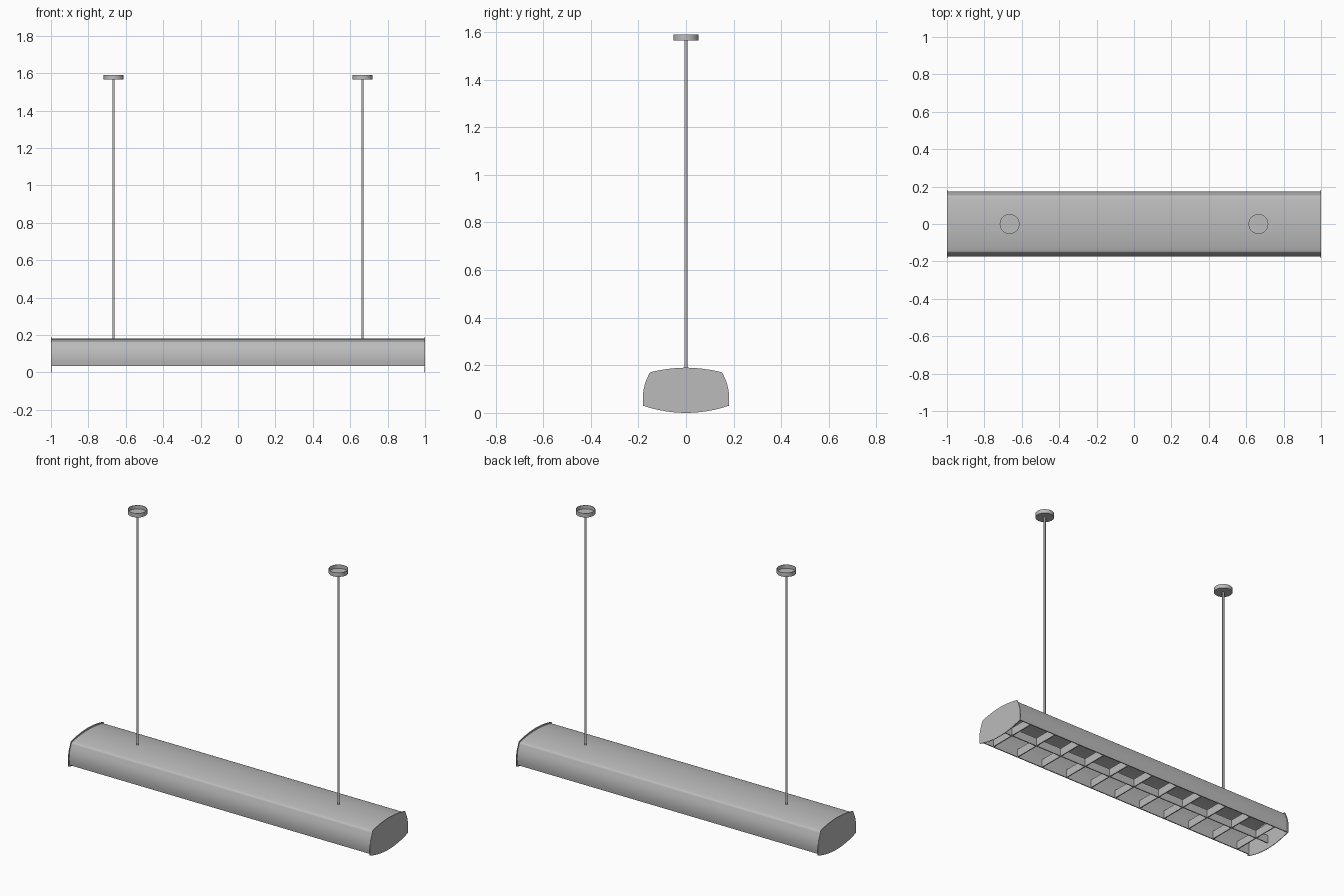
import bpy, bmesh, math
from mathutils import Vector

cube = bpy.data.objects.get("Cube")
if cube:
    bpy.data.objects.remove(cube, do_unlink=True)

# One painted-metal colour
metal = bpy.data.materials.new("grey_metal")
metal.use_nodes = True
GREY = (0.5, 0.5, 0.5, 1)
metal.diffuse_color = GREY
metal.node_tree.nodes["Principled BSDF"].inputs["Base Color"].default_value = GREY


def finish(name, bm, smooth=True, fix=True):
    if fix:
        bmesh.ops.recalc_face_normals(bm, faces=bm.faces)
    mesh = bpy.data.meshes.new(name)
    bm.to_mesh(mesh)
    bm.free()
    mesh.materials.append(metal)
    ob = bpy.data.objects.new(name, mesh)
    bpy.context.collection.objects.link(ob)
    if smooth:
        bpy.ops.object.select_all(action='DESELECT')
        ob.select_set(True)
        bpy.context.view_layer.objects.active = ob
        bpy.ops.object.shade_smooth_by_angle(angle=math.radians(35))
    return ob


def extrude_x(name, outline, x0, x1, smooth=True):
    """Solid prism along x from a closed (y, z) outline."""
    bm = bmesh.new()
    face = bm.faces.new([bm.verts.new((x0, y, z)) for y, z in outline])
    out = bmesh.ops.extrude_face_region(bm, geom=[face])
    verts = [v for v in out["geom"] if isinstance(v, bmesh.types.BMVert)]
    bmesh.ops.translate(bm, verts=verts, vec=(x1 - x0, 0, 0))
    return finish(name, bm, smooth)


def curve(a, b, bulge, n):
    """Points from a to b, bowed sideways by bulge."""
    a, b = Vector(a), Vector(b)
    d = (b - a).normalized()
    side = Vector((d.y, -d.x))
    return [a.lerp(b, i / n) + side * bulge * 4 * (i / n) * (1 - i / n) for i in range(n + 1)]


def hood(w, low, shoulder_w, shoulder_z, top):
    """Open profile over the top, from the right lower edge to the left one."""
    side = curve((w, low), (shoulder_w, shoulder_z - 0.012), 0.01, 6)
    corner = curve(side[-1], (shoulder_w - 0.012, shoulder_z), 0.003, 3)
    crown = curve(corner[-1], (0, top), 0.004, 6)
    half = side + corner[1:] + crown[1:]
    return half + [Vector((-p.x, p.y)) for p in reversed(half[:-1])]


# Housing: thin curved shell, open underneath
outer = hood(0.17, 0.035, 0.155, 0.165, 0.18)
inner = hood(0.164, 0.035, 0.149, 0.159, 0.174)
extrude_x("housing", outer + inner[::-1], -0.997, 0.997)

# End plates: larger outline with a bowed lower edge
plate = hood(0.18, 0.03, 0.157, 0.172, 0.19)
plate += curve((-0.18, 0.03), (0.18, 0.03), 0.03, 12)[1:-1]
for side, s in (("left", 1), ("right", -1)):
    extrude_x(side + "_end_plate", plate, s * 0.996, s * 1.0)


def box(name, size, centre):
    bm = bmesh.new()
    bmesh.ops.create_cube(bm, size=1)
    for v in bm.verts:
        v.co = Vector(a * b for a, b in zip(v.co, size)) + Vector(centre)
    return finish(name, bm, False)


# Louvre: centre spine and cross blades beneath the lamp tray
box("louvre_spine", (1.99, 0.006, 0.05), (0, 0, 0.06))
BLADES = 11
for i in range(BLADES):
    x = (i - (BLADES - 1) / 2) * 2 / BLADES
    box(f"louvre_blade_{i + 1}", (0.006, 0.326, 0.05), (x, 0, 0.06))

# Suspension rods and open-topped ceiling cups
for side, s in (("left", 1), ("right", -1)):
    bm = bmesh.new()
    bmesh.ops.create_cone(bm, cap_ends=True, segments=16, radius1=0.006, radius2=0.006, depth=1.39)
    bmesh.ops.translate(bm, verts=bm.verts, vec=(s * 0.665, 0, 0.875))
    finish(side + "_rod", bm)

    bm = bmesh.new()
    section = [(0, 1.565), (0.053, 1.565), (0.053, 1.59), (0.051, 1.59), (0.051, 1.568), (0, 1.568)]
    pts = [bm.verts.new((r, 0, z)) for r, z in section]
    edges = [bm.edges.new(pair) for pair in zip(pts, pts[1:])]
    bmesh.ops.spin(bm, geom=pts + edges, cent=(0, 0, 0), axis=(0, 0, 1),
                   angle=math.tau, steps=32, use_duplicate=False)
    bmesh.ops.remove_doubles(bm, verts=bm.verts, dist=0.0005)
    bmesh.ops.translate(bm, verts=bm.verts, vec=(s * 0.665, 0, 0))
    finish(side + "_ceiling_cup", bm)
